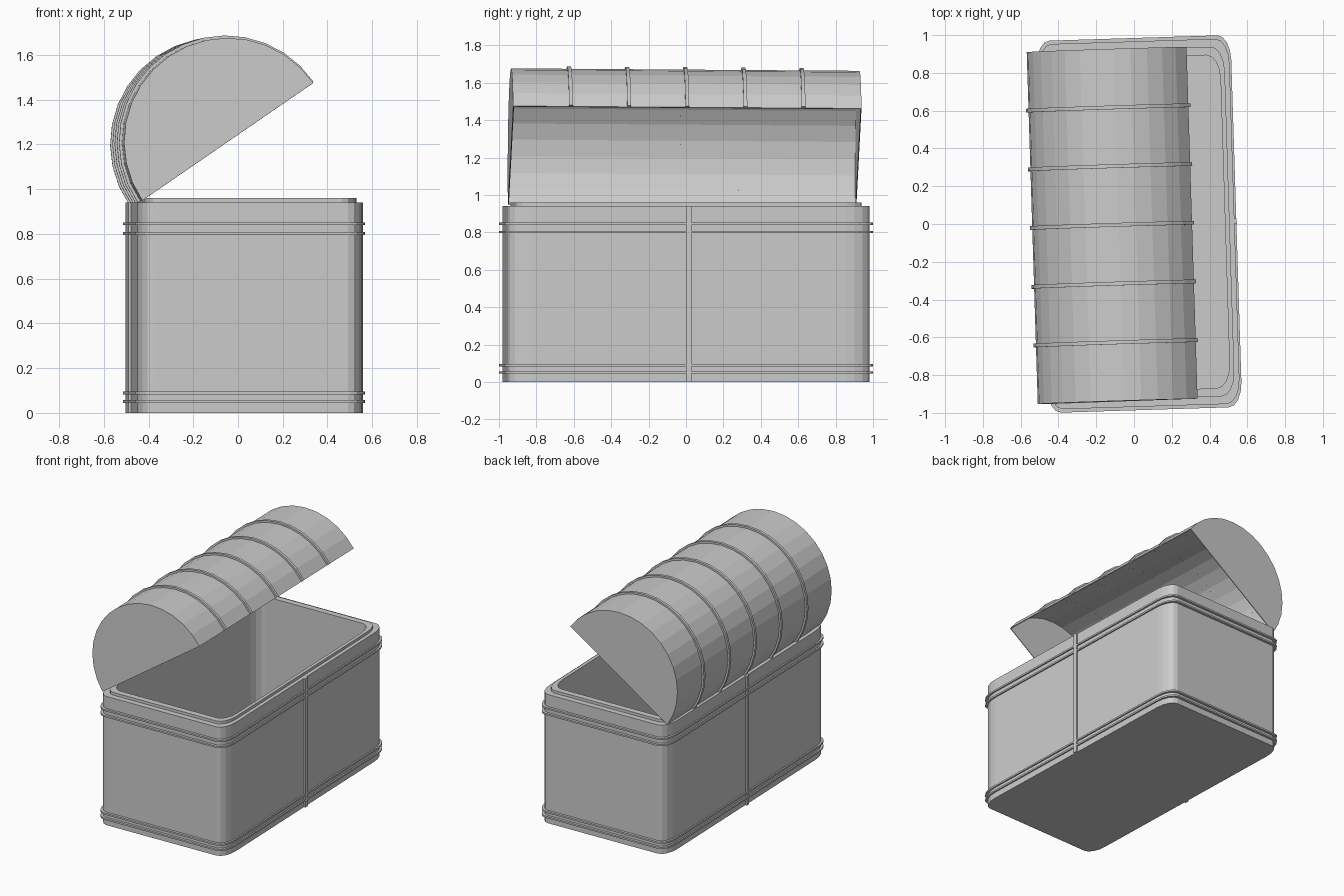
import bpy, bmesh
from math import sin, cos, pi, radians
from mathutils import Matrix

if "Cube" in bpy.data.objects:
    bpy.data.objects.remove(bpy.data.objects["Cube"])

YAW = radians(1.8)
BODY = Matrix.Translation((0.027, 0, 0)) @ Matrix.Rotation(YAW, 4, 'Z')
LID = (Matrix.Translation((-0.075, -0.007, 1.206)) @ Matrix.Rotation(YAW, 4, 'Z')
       @ Matrix.Rotation(radians(-0.4), 4, 'X') @ Matrix.Rotation(radians(-34.5), 4, 'Y'))


def loft(name, loops, matrix, ring=True, cyclic=False, caps=()):
    """Skin a list of point loops; ring closes each loop, cyclic joins last to first."""
    bm = bmesh.new()
    vs = [[bm.verts.new(p) for p in loop] for loop in loops]
    n = len(loops[0])
    for k in range(len(vs) if cyclic else len(vs) - 1):
        a, b = vs[k], vs[(k + 1) % len(vs)]
        for i in range(n if ring else n - 1):
            j = (i + 1) % n
            bm.faces.new((a[i], a[j], b[j], b[i]))
    for c in caps:
        bm.faces.new(vs[c])
    bmesh.ops.recalc_face_normals(bm, faces=bm.faces)
    me = bpy.data.meshes.new(name)
    bm.to_mesh(me)
    bm.free()
    ob = bpy.data.objects.new(name, me)
    bpy.context.collection.objects.link(ob)
    ob.matrix_world = matrix
    return ob


def outline(hx, hy, z, rx=0.07, ry=0.13, seg=4):
    """Rectangle with elliptical corners."""
    pts = []
    for q, (sx, sy) in enumerate(((1, 1), (-1, 1), (-1, -1), (1, -1))):
        for i in range(seg + 1):
            a = (q + i / seg) * pi / 2
            pts.append((sx * (hx - rx) + rx * cos(a), sy * (hy - ry) + ry * sin(a), z))
    return pts


# Hollow body with a raised inner lip
HX, HY = 0.505, 0.967
loft("chest_body", [outline(HX, HY, 0), outline(HX, HY, 0.94),
                    outline(0.479, 0.926, 0.94), outline(0.479, 0.926, 0.96),
                    outline(0.455, 0.882, 0.96), outline(0.455, 0.882, 0.05)],
     BODY, caps=(0, -1))

# Paired bands around the top and bottom
for i, z in enumerate((0.045, 0.083, 0.796, 0.84)):
    h = 0.012
    loft(f"band_{i + 1}", [outline(HX - 0.01, HY - 0.01, z), outline(HX + 0.01, HY + 0.018, z),
                           outline(HX + 0.01, HY + 0.018, z + h), outline(HX - 0.01, HY - 0.01, z + h)],
         BODY, cyclic=True)

# Vertical strips halfway along both long sides
for side, s in (("right", 1), ("left", -1)):
    x0, x1, w = s * (HX - 0.01), s * (HX + 0.012), 0.014
    loft(f"{side}_strip", [[(x0, -w, z), (x1, -w, z), (x1, w, z), (x0, w, z)] for z in (0.0, 0.94)],
         BODY, caps=(0, -1))

# Half-round lid: open underneath, closed at both ends
R, HL, SEG = 0.464, 0.932, 16
angles = [pi * i / SEG for i in range(SEG + 1)]
lid = loft("lid", [[(R * cos(a), y, R * sin(a)) for a in angles] for y in (-HL, HL)],
           LID, ring=False, caps=(0, -1))
shell = lid.modifiers.new("shell", 'SOLIDIFY')
shell.thickness = 0.008
shell.offset = -1

# Five raised ribs over the lid
for i in range(5):
    y = (i - 2) * 0.311
    section = ((R - 0.006, y - 0.01), (R + 0.013, y - 0.01), (R + 0.013, y + 0.01), (R - 0.006, y + 0.01))
    loft(f"lid_rib_{i + 1}", [[(r * cos(a), v, r * sin(a)) for r, v in section] for a in angles],
         LID, caps=(0, -1))
